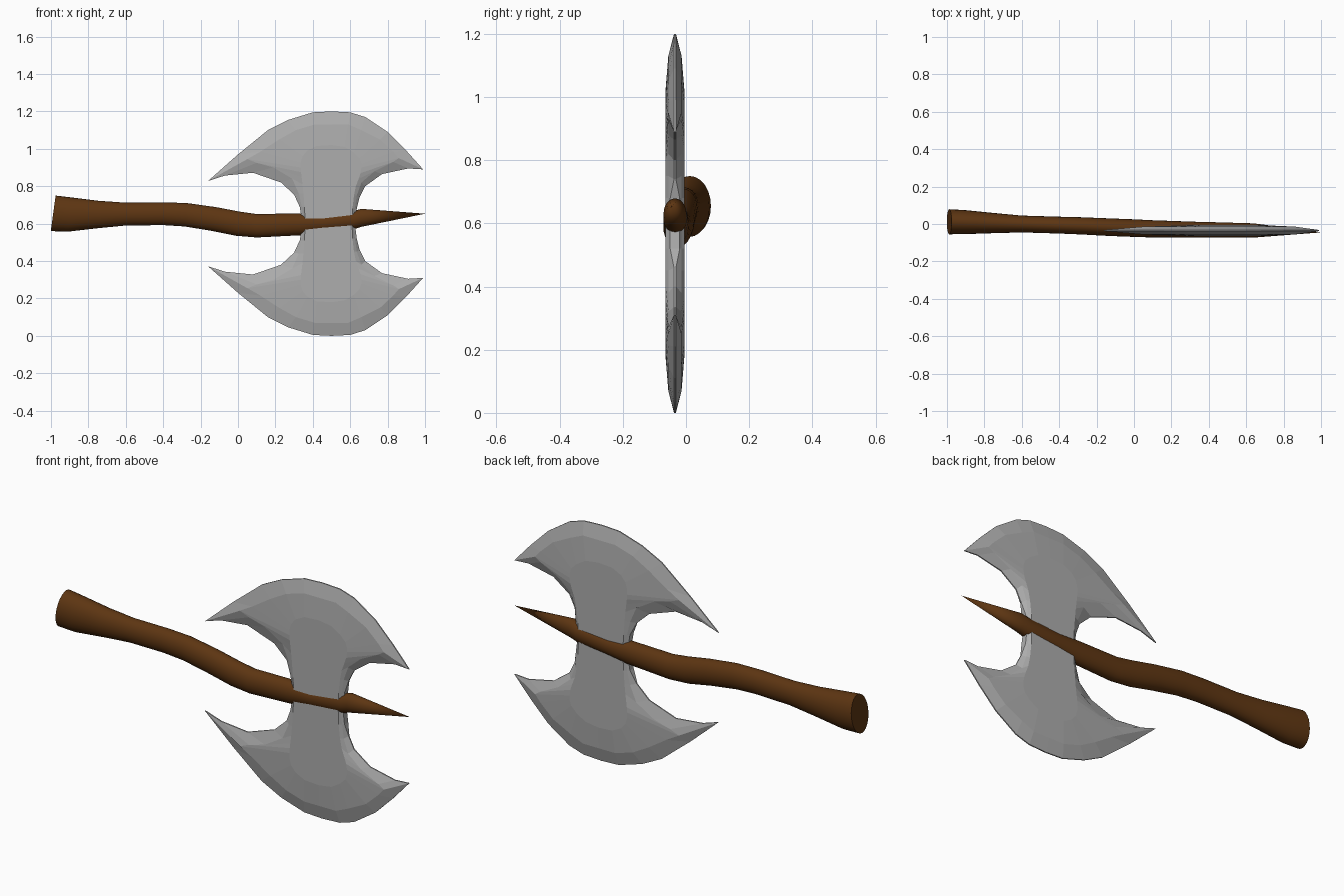
import bpy, bmesh, math


def material(name, rgb):
    m = bpy.data.materials.new(name)
    m.diffuse_color = (*rgb, 1)
    return m


def finish(bm, name, mat):
    bmesh.ops.recalc_face_normals(bm, faces=bm.faces)
    me = bpy.data.meshes.new(name)
    bm.to_mesh(me)
    bm.free()
    me.materials.append(mat)
    ob = bpy.data.objects.new(name, me)
    bpy.context.collection.objects.link(ob)
    bpy.context.view_layer.objects.active = ob
    ob.select_set(True)
    return ob


wood = material("dark brown wood", (0.11, 0.036, 0.006))
steel = material("grey steel", (0.42, 0.42, 0.42))

# Wooden handle: x, bottom z, top z, centre y, half depth, lean of the ring
SECTIONS = [
    (-0.988, 0.56, 0.75, 0.012, 0.067, 0.013),
    (-0.90, 0.557, 0.74, 0.010, 0.064, 0.01),
    (-0.75, 0.575, 0.722, 0.005, 0.054, 0.005),
    (-0.60, 0.59, 0.712, 0.000, 0.045, 0),
    (-0.40, 0.592, 0.714, -0.006, 0.045, -0.002),
    (-0.28, 0.585, 0.71, -0.010, 0.046, 0.006),
    (-0.13, 0.562, 0.688, -0.017, 0.047, 0.014),
    (0.00, 0.535, 0.664, -0.022, 0.047, 0.01),
    (0.10, 0.526, 0.651, -0.026, 0.046, 0),
    (0.33, 0.538, 0.655, -0.030, 0.042, -0.006),
    (0.45, 0.556, 0.649, -0.031, 0.040, -0.004),
    (0.62, 0.57, 0.669, -0.034, 0.038, 0),
    (0.66, 0.583, 0.679, -0.035, 0.036, 0),
]
SIDES = 24
bm = bmesh.new()
rings = []
for x, lo, hi, cy, dy, lean in SECTIONS:
    rings.append([])
    for k in range(SIDES):
        a = 2 * math.pi * k / SIDES
        s = math.sin(a)
        rings[-1].append(bm.verts.new((x + lean * s, cy + dy * math.cos(a),
                                       (lo + hi) / 2 + (hi - lo) / 2 * s)))
tip = bm.verts.new((1.0, -0.045, 0.653))
bm.faces.new(rings[0])
for k in range(SIDES):
    j = (k + 1) % SIDES
    for a, b in zip(rings, rings[1:]):
        bm.faces.new((a[k], a[j], b[j], b[k]))
    bm.faces.new((rings[-1][k], rings[-1][j], tip))
finish(bm, "handle", wood)
bpy.ops.object.shade_smooth_by_angle(angle=math.radians(40))

# Double blade, upper half: cutting outline, bevel line and flat cheek (x, z each)
STATIONS = [
    (.345, .60, .352, .60, .36, .60),
    (.330, .69, .342, .69, .355, .69),
    (.30, .755, .325, .76, .35, .76),
    (.23, .82, .29, .84, .345, .81),
    (.08, .872, .19, .90, .34, .85),
    (-.07, .857, .10, .925, .337, .875),
    (-.16, .828, .05, .945, .335, .90),
    (0, .97, .12, .985, .335, .925),
    (.16, 1.10, .22, 1.05, .345, .96),
    (.27, 1.155, .31, 1.10, .37, .99),
    (.40, 1.195, .41, 1.13, .42, 1.015),
    (.50, 1.20, .50, 1.13, .50, 1.02),
    (.60, 1.195, .59, 1.13, .57, 1.01),
    (.68, 1.17, .66, 1.10, .62, .98),
    (.80, 1.09, .76, 1.05, .65, .95),
    (.90, .99, .83, .985, .66, .92),
    (.99, .89, .86, .95, .66, .90),
    (.91, .895, .83, .93, .655, .87),
    (.77, .865, .73, .88, .645, .84),
    (.68, .80, .66, .82, .63, .80),
    (.65, .74, .635, .75, .62, .75),
    (.635, .68, .625, .68, .612, .68),
    (.625, .60, .617, .60, .61, .60),
]
bm = bmesh.new()
loops = []
for ring, side in ((2, 1), (1, 1), (0, 1), (0, -1), (1, -1), (2, -1)):
    loops.append([])
    for st in STATIONS:
        x, z = st[2 * ring:2 * ring + 2]
        half = (0.015 if z < 0.72 else 0.003, 0.021, 0.030)[ring]
        loops[-1].append(bm.verts.new((x, side * half, z - 0.6)))
for a, b in zip(loops, loops[1:]):
    for k in range(len(a) - 1):
        bm.faces.new((a[k], a[k + 1], b[k + 1], b[k]))
bm.faces.new(loops[0])
bm.faces.new(loops[-1])
blade = finish(bm, "double_blade", steel)
blade.location = (0, -0.035, 0.6)
mirror = blade.modifiers.new("lower half", 'MIRROR')
mirror.use_axis = (False, False, True)
